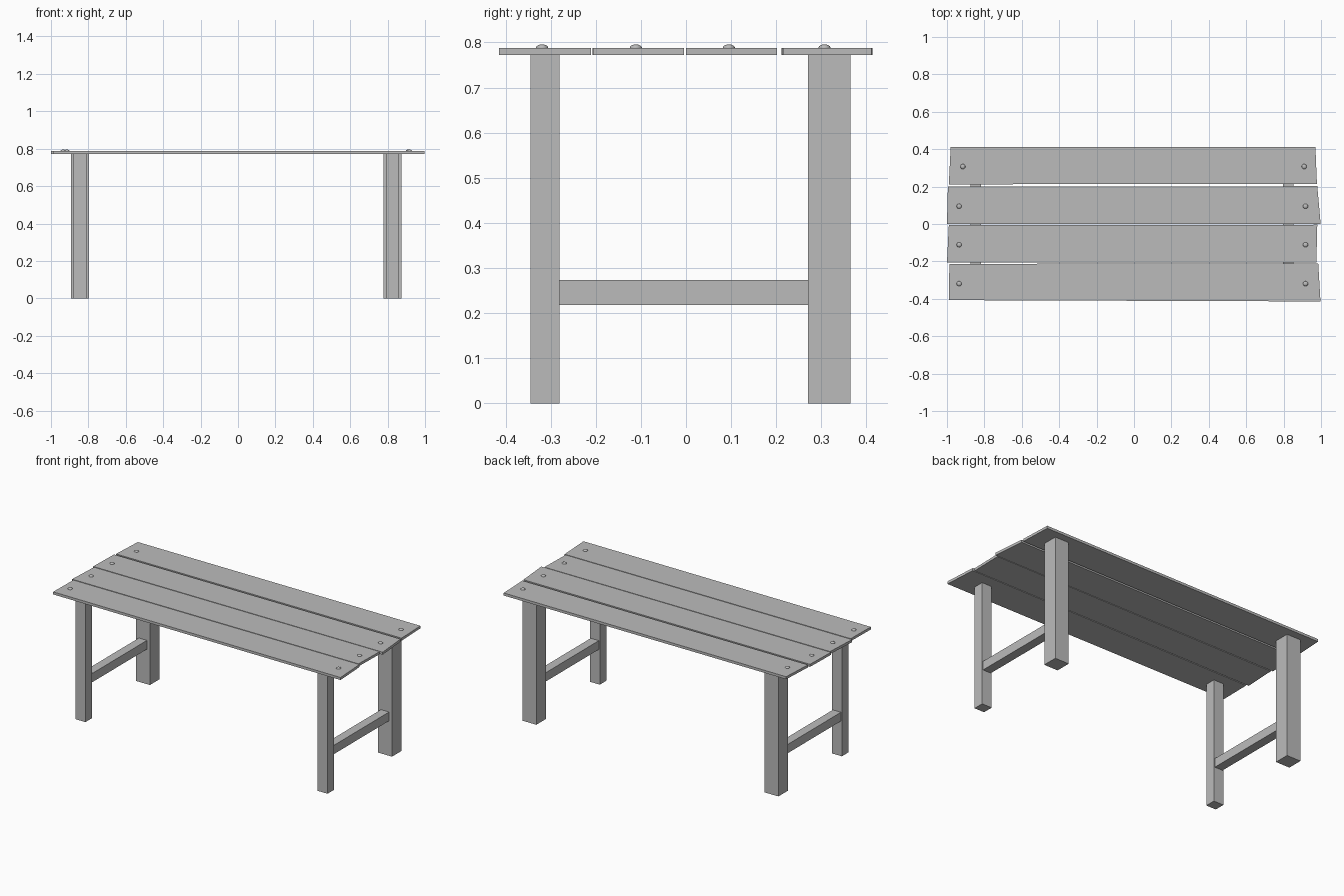
import bpy
import bmesh
from mathutils import Matrix

cube = bpy.data.objects.get("Cube")
if cube:
    bpy.data.objects.remove(cube, do_unlink=True)

GREY = (0.5, 0.5, 0.5, 1.0)
mat = bpy.data.materials.new("plain_grey")
mat.use_nodes = True
mat.diffuse_color = GREY
mat.node_tree.nodes["Principled BSDF"].inputs["Base Color"].default_value = GREY


def add_object(name, bm):
    bmesh.ops.recalc_face_normals(bm, faces=bm.faces)
    mesh = bpy.data.meshes.new(name)
    bm.to_mesh(mesh)
    bm.free()
    mesh.materials.append(mat)
    obj = bpy.data.objects.new(name, mesh)
    bpy.context.collection.objects.link(obj)
    return obj


def slab(name, corners, z0, z1):
    """Extrude a flat outline from z0 up to z1."""
    bm = bmesh.new()
    face = bm.faces.new([bm.verts.new((x, y, z0)) for x, y in corners])
    top = bmesh.ops.extrude_face_region(bm, geom=[face])["geom"]
    verts = [v for v in top if isinstance(v, bmesh.types.BMVert)]
    bmesh.ops.translate(bm, verts=verts, vec=(0, 0, z1 - z0))
    return add_object(name, bm)


def box(name, x0, x1, y0, y1, z0, z1):
    return slab(name, [(x0, y0), (x1, y0), (x1, y1), (x0, y1)], z0, z1)


def bolt(name, x, y, z):
    """Low domed bolt head, its lower half sunk in the plank."""
    bm = bmesh.new()
    bmesh.ops.create_uvsphere(bm, u_segments=16, v_segments=8, radius=0.0135)
    bmesh.ops.transform(bm, verts=bm.verts,
                        matrix=Matrix.Translation((x, y, z)) @ Matrix.Diagonal((1, 1, 0.55, 1)))
    for f in bm.faces:
        f.smooth = True
    return add_object(name, bm)


TABLE_UNDER, TABLE_TOP = 0.772, 0.788

# Table top: four slightly uneven planks (front left, front right, back right, back left)
planks = {
    "front_plank": [(-0.99, -0.407), (0.997, -0.414), (0.985, -0.211), (-0.987, -0.213)],
    "middle_front_plank": [(-1.0, -0.207), (0.975, -0.206), (0.98, -0.004), (-0.99, -0.005)],
    "middle_back_plank": [(-1.0, 0.001), (0.998, 0.0), (0.98, 0.202), (-0.995, 0.2)],
    "back_plank": [(-0.99, 0.212), (0.978, 0.215), (0.97, 0.411), (-0.98, 0.413)],
}
for name, corners in planks.items():
    slab(name, corners, TABLE_UNDER, TABLE_TOP)

# Bolt heads: one at each end of every plank
bolts = [(-0.935, 0.917, -0.319), (-0.935, 0.917, -0.111),
         (-0.935, 0.917, 0.095), (-0.915, 0.91, 0.307)]
for name, (x0, x1, y) in zip(planks, bolts):
    bolt(name + "_right_bolt", x0, y, TABLE_TOP)
    bolt(name + "_left_bolt", x1, y, TABLE_TOP)

# Legs: slim in front, thick at the back, joined by a rail at each end
for side, cx in (("right", -0.845), ("left", 0.825)):
    box(side + "_front_leg", cx - 0.034, cx + 0.034, -0.345, -0.28, 0, TABLE_UNDER)
    box(side + "_back_leg", cx - 0.048, cx + 0.048, 0.27, 0.365, 0, TABLE_UNDER)
    box(side + "_rail", cx - 0.028, cx + 0.028, -0.28, 0.27, 0.218, 0.273)
